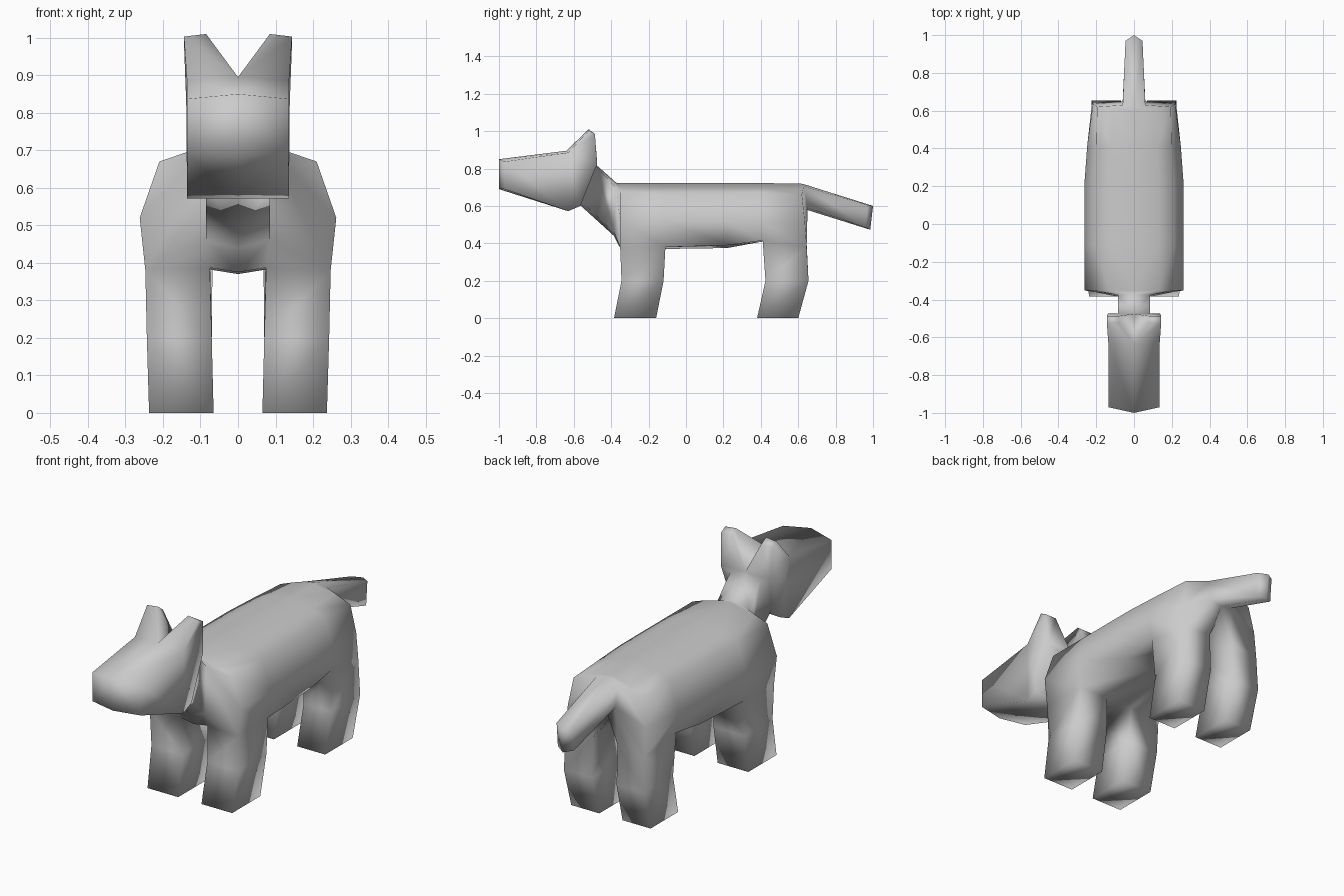
import bpy, bmesh

if "Cube" in bpy.data.objects:
    bpy.data.objects.remove(bpy.data.objects["Cube"])

bm = bmesh.new()
cache = {}


def vert(p):
    """One shared vertex per position, so all parts are welded together."""
    k = tuple(round(c, 4) for c in p)
    if k not in cache:
        cache[k] = bm.verts.new(k)
    return cache[k]


def face(pts):
    vs = list(dict.fromkeys(vert(p) for p in pts))
    if len(vs) > 2:
        bm.faces.new(vs)


def bridge(a, b):
    for i in range(len(a)):
        j = (i + 1) % len(a)
        face((a[i], a[j], b[j], b[i]))


def mirror(p):
    return (-p[0], p[1], p[2])


def both(pts):
    return [list(pts), [mirror(p) for p in pts]]


def limb(base, *rings):
    """Pull a tube out of an open quad of the body, on both sides."""
    rows = [base, *rings]
    for s in range(2):
        rs = [both(r)[s] for r in rows]
        for a, b in zip(rs, rs[1:]):
            bridge(a, b)
        face(rs[-1])


def foot(x0, x1, y0, y1, z):
    return [(x1, y0, z), (x0, y0, z), (x0, y1, z), (x1, y1, z)]


# Half cross-sections have 7 points, from the back ridge round to the belly line
def torso(y, w, low_x, low_z, belly):
    return [(0, y, .722), (.5 * w, y, .697), (.8 * w, y, .67), (w, y, .52),
            (low_x, y, low_z), (.075, y, belly + .012), (0, y, belly)]


# Four-point sections for neck, head and tail, padded to 7 points
def slim(a, b, c, d):
    return [a, b, b, b, c, c, d]


muzzle = slim((0, -1, .85), (.135, -.97, .837), (.135, -.97, .69), (0, -1, .69))
cheek = slim((0, -.64, .895), (.136, -.63, .885), (.136, -.63, .572), (0, -.63, .572))
skull = slim((0, -.475, .83), (.138, -.475, .825), (.136, -.565, .60), (0, -.57, .60))
neck_top = slim((0, -.475, .815), (.085, -.475, .805), (.085, -.56, .625), (0, -.567, .605))
neck_base = slim((0, -.37, .722), (.085, -.375, .70), (.085, -.385, .46), (0, -.385, .44))
chest = torso(-.352, .262, .247, .38, .375)
elbow = torso(-.11, .262, .245, .38, .37)
waist = torso(.22, .262, .238, .39, .375)
loin = torso(.41, .248, .232, .415, .41)
rump = [(0, .60, .72), (.11, .61, .695), (.195, .62, .66), (.217, .635, .52),
        (.222, .645, .38), (.068, .645, .40), (0, .61, .50)]
tail_base = slim((0, .625, .718), (.06, .63, .705), (.06, .65, .59), (0, .65, .578))
tail_tip = slim((0, 1, .60), (.045, .97, .605), (.045, .96, .485), (0, .985, .473))

sections = [muzzle, cheek, skull, neck_top, neck_base, chest, elbow, waist, loin,
            rump, tail_base, tail_tip]

# Main skin from muzzle to tail, leaving openings for ears and legs
openings = {(1, 0), (5, 4), (8, 4)}
for i in range(len(sections) - 1):
    for k in range(6):
        if (i, k) not in openings:
            a, b = sections[i], sections[i + 1]
            for q in both((a[k], a[k + 1], b[k + 1], b[k])):
                face(q)
for end in (muzzle, tail_tip):
    for q in both(end):
        face(q)

# Ears
limb([cheek[0], cheek[1], skull[1], skull[0]],
     [(.085, -.52, 1.01), (.144, -.52, 1.003), (.144, -.487, .985), (.08, -.487, .985)])

# Front legs
limb([chest[4], chest[5], elbow[5], elbow[4]],
     foot(.07, .243, -.345, -.12, .2), foot(.065, .237, -.385, -.16, 0))

# Hind legs
limb([loin[4], loin[5], rump[5], rump[4]],
     foot(.07, .225, .425, .655, .2), foot(.065, .222, .38, .60, 0))

bmesh.ops.recalc_face_normals(bm, faces=bm.faces)
me = bpy.data.meshes.new("dog")
bm.to_mesh(me)
bm.free()
me.shade_smooth()
ob = bpy.data.objects.new("dog", me)
bpy.context.collection.objects.link(ob)
